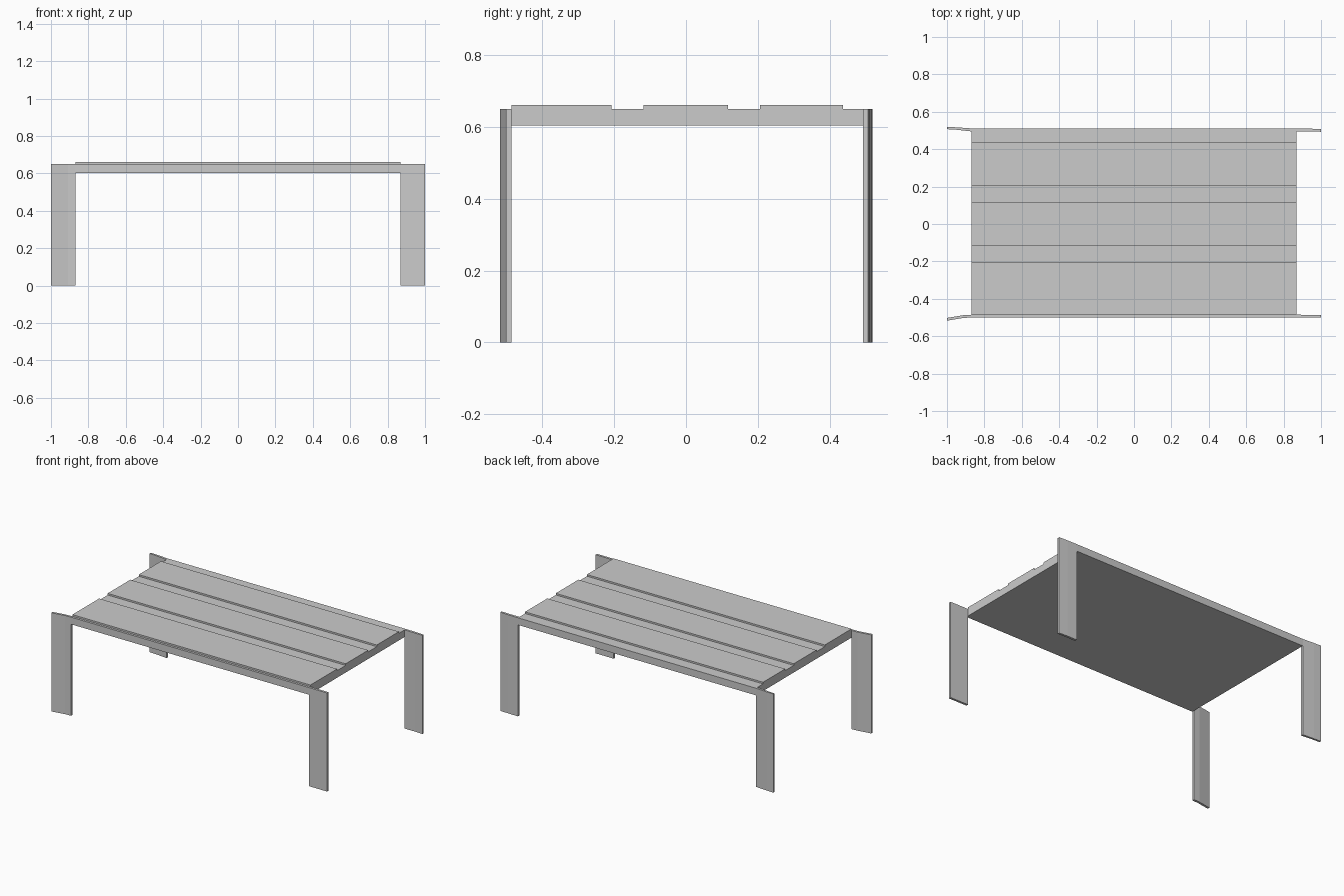
import bpy, bmesh
from mathutils import Vector

if "Cube" in bpy.data.objects:
    bpy.data.objects.remove(bpy.data.objects["Cube"])

LEG_X, END_X = 0.868, 1.0
BOTTOM, RIM, BOARD = 0.603, 0.65, 0.661


def extrude(name, outline, direction):
    """Closed solid from a planar outline pushed along a direction."""
    bm = bmesh.new()
    face = bm.faces.new([bm.verts.new(p) for p in outline])
    new = bmesh.ops.extrude_face_region(bm, geom=[face])["geom"]
    bmesh.ops.translate(bm, vec=Vector(direction),
                        verts=[v for v in new if isinstance(v, bmesh.types.BMVert)])
    bmesh.ops.recalc_face_normals(bm, faces=bm.faces)
    mesh = bpy.data.meshes.new(name)
    bm.to_mesh(mesh)
    bm.free()
    obj = bpy.data.objects.new(name, mesh)
    bpy.context.collection.objects.link(obj)
    return obj


def panel(name, path, z0, z1):
    """Upright thin panel; path holds (x, lower y, upper y)."""
    outline = [(x, a, z0) for x, a, b in path] + [(x, b, z0) for x, a, b in reversed(path)]
    return extrude(name, outline, (0, 0, z1 - z0))


# Table top: one profile with three raised boards and lower strips between
steps = [(-0.485, BOARD), (-0.207, BOARD), (-0.207, RIM), (-0.118, RIM),
         (-0.118, BOARD), (0.117, BOARD), (0.117, RIM), (0.206, RIM),
         (0.206, BOARD), (0.437, BOARD), (0.437, RIM), (0.495, RIM),
         (0.495, BOTTOM), (-0.485, BOTTOM)]
extrude("table_top", [(-LEG_X, y, z) for y, z in steps], (2 * LEG_X, 0, 0))

# Long side rails
panel("front_rail", [(-LEG_X, -0.5, -0.485), (LEG_X, -0.5, -0.485)], BOTTOM, RIM)
panel("back_rail", [(-LEG_X, 0.495, 0.511), (LEG_X, 0.495, 0.511)], BOTTOM, RIM)

# Plank legs, slightly warped at the left end
legs = {
    "front_right_leg": [(LEG_X, -0.5, -0.485), (END_X, -0.501, -0.486)],
    "front_left_leg": [(-END_X, -0.517, -0.502), (-0.91, -0.502, -0.487),
                       (-LEG_X, -0.5, -0.485)],
    "back_right_leg": [(LEG_X, 0.495, 0.511), (0.94, 0.495, 0.51), (END_X, 0.493, 0.507)],
    "back_left_leg": [(-END_X, 0.507, 0.519), (-0.95, 0.504, 0.517),
                      (-LEG_X, 0.495, 0.511)],
}
for name, path in legs.items():
    panel(name, path, 0, RIM)
